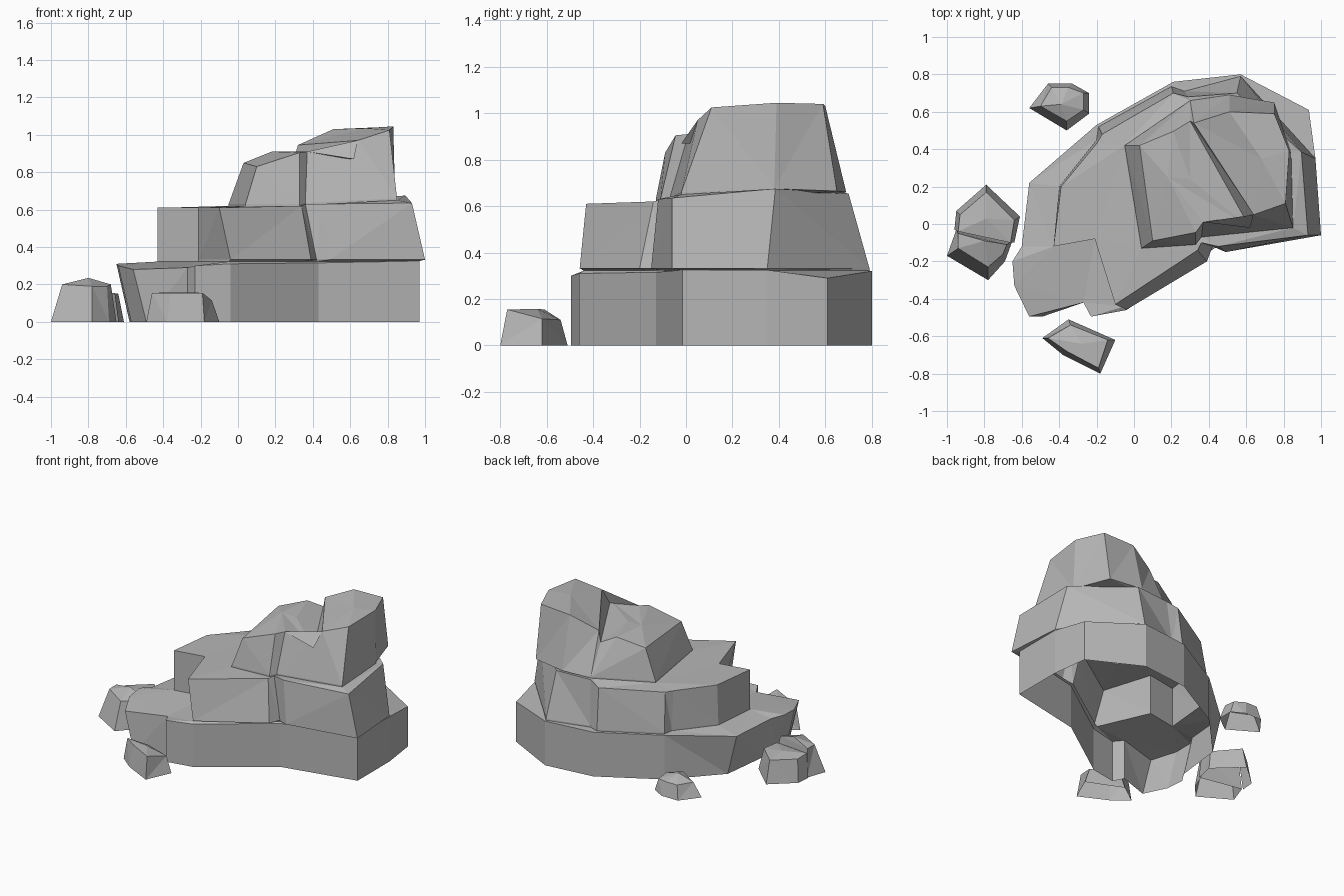
import bpy
import bmesh

cube = bpy.data.objects.get("Cube")
if cube:
    bpy.data.objects.remove(cube, do_unlink=True)

stone = bpy.data.materials.new("stone grey")
stone.use_nodes = True
GREY = (0.47, 0.47, 0.47, 1)
stone.diffuse_color = GREY
bsdf = stone.node_tree.nodes["Principled BSDF"]
bsdf.inputs["Base Color"].default_value = GREY
bsdf.inputs["Roughness"].default_value = 0.9


def ring(bm, points):
    return [bm.verts.new(p) for p in points]


def wall(bm, low, high, skip=()):
    """Side faces between two rings of equal length."""
    count = len(low)
    for i in range(count):
        if i not in skip:
            j = (i + 1) % count
            bm.faces.new((low[i], low[j], high[j], high[i]))


def ledge(bm, outer, inner):
    """Flat shelf between an outer rim and the next tier's neck."""
    edges = []
    for loop in (outer, inner):
        for i, v in enumerate(loop):
            edges.append(bm.edges.get((v, loop[(i + 1) % len(loop)])))
    bmesh.ops.triangle_fill(bm, edges=edges, use_beauty=True, normal=(0, 0, 1))


def neck(points, tucked):
    """Ring just under a tier's foot, tucked inward where the tier overhangs."""
    return [(*tucked.get(i, (x, y)), z - 0.01)
            for i, (x, y, z) in enumerate(points)]


def fan(bm, loop, apex):
    tip = bm.verts.new(apex)
    for i, v in enumerate(loop):
        bm.faces.new((v, loop[(i + 1) % len(loop)], tip))


def finish(bm, name):
    bmesh.ops.triangulate(bm, faces=[f for f in bm.faces if len(f.verts) > 3])
    bmesh.ops.recalc_face_normals(bm, faces=bm.faces[:])
    mesh = bpy.data.meshes.new(name)
    bm.to_mesh(mesh)
    bm.free()
    mesh.materials.append(stone)
    bpy.context.collection.objects.link(bpy.data.objects.new(name, mesh))


# Lower tier rim; its left end leans out over the ground ring
lower_rim = [
    (.97, -.015, .325), (.97, .35, .325), (.935, .61, .29), (.57, .8, .32),
    (.21, .76, .32), (-.2, .53, .32), (-.56, .22, .29), (-.6, -.12, .3),
    (-.65, -.2, .31), (-.64, -.33, .3), (-.56, -.495, .28), (-.27, -.42, .29),
    (-.23, -.495, .3), (-.04, -.46, .31), (.43, -.13, .315)]
lower_ground = [(x + 0.07 if x < -0.5 else x, y, 0) for x, y, z in lower_rim]

# Middle tier foot and rim
middle_foot = [(x, y, .332) for x, y in (
    (1, -.06), (.97, .35), (.57, .79), (.27, .71), (.2, .735), (-.19, .52),
    (-.2, .45), (-.4, .2), (-.43, -.12), (-.21, -.08), (-.04, -.458),
    (.39, -.2), (.42, -.12), (.49, -.15))]
middle_neck = neck(middle_foot, {
    0: (.955, 0), 1: (.955, .35), 10: (-.05, -.44), 11: (.35, -.165),
    12: (.42, -.115), 13: (.5, -.1)})
middle_rim = [
    (.93, -.06, .635), (.895, .385, .675), (.55, .7, .655),
    (.29, .68, .65), (.21, .7, .62), (-.17, .48, .605), (-.2, .43, .605),
    (-.39, .2, .61), (-.43, -.12, .61), (-.21, -.08, .61), (-.1, -.43, .61),
    (.34, -.14, .62), (.36, -.1, .63), (.45, -.12, .63)]

# Upper tier foot and rim
upper_foot = [
    (.85, -.02, .66), (.84, .38, .675), (.75, .65, .665), (.51, .69, .66),
    (.3, .66, .66), (-.05, .42, .63), (.04, -.13, .63), (.33, -.11, .63),
    (.36, -.07, .635)]
upper_neck = neck(upper_foot, {2: (.7, .52), 3: (.52, .66)})
upper_rim = [
    (.81, .11, 1.025), (.83, .39, 1.045), (.75, .59, 1.04), (.51, .6, 1.03),
    (.32, .54, .945), (.03, .42, .85), (.1, -.09, .83), (.33, -.045, .905),
    (.37, .01, .91)]

# Main outcrop: one hollow shell, open underneath
bm = bmesh.new()
low_top = ring(bm, lower_rim)
wall(bm, ring(bm, lower_ground), low_top)
mid_neck, mid_base, mid_top = (
    ring(bm, r) for r in (middle_neck, middle_foot, middle_rim))
wall(bm, mid_neck, mid_base)
wall(bm, mid_base, mid_top)
up_neck, up_base, t = (
    ring(bm, r) for r in (upper_neck, upper_foot, upper_rim))
wall(bm, up_neck, up_base)
wall(bm, up_base, t, skip=(4, 8))
ledge(bm, low_top, mid_neck)
ledge(bm, mid_top, up_neck)

# Peak block stepping up from the shoulder along a narrow wall
shoulder, back_step, crease_end, low_step, high_step = ring(bm, [
    (.21, .495, .91), (.3, .55, .87), (.3, .24, .905), (.62, -.02, .87),
    (.64, .05, .97)])
bm.faces.new((up_base[4], up_base[5], t[5], shoulder, back_step, t[4]))
bm.faces.new((up_base[8], up_base[0], t[0], high_step, low_step, t[8]))
bm.faces.new((shoulder, crease_end, back_step))
bm.faces.new((back_step, crease_end, low_step))
bm.faces.new((t[4], back_step, low_step, high_step))
fan(bm, [t[0], t[1], t[2], t[3], t[4], high_step], (.68, .35, 1.035))
fan(bm, [shoulder, t[5], t[6], t[7], t[8], low_step, crease_end],
    (.18, .25, .91))
finish(bm, "rock_outcrop")


def boulder(name, base, top, apex, skip=()):
    bm = bmesh.new()
    high = ring(bm, top)
    wall(bm, ring(bm, [(x, y, 0) for x, y in base]), high, skip)
    fan(bm, high, apex)
    finish(bm, name)


# Loose boulders around the outcrop
boulder("side_boulder_tall",
        [(-1, -.17), (-.95, -.03), (-.65, -.09), (-.69, -.2), (-.78, -.3)],
        [(-.94, -.13, .2), (-.94, -.05, .2), (-.68, -.11, .2),
         (-.7, -.16, .19), (-.78, -.23, .19)],
        (-.8, -.09, .235))
boulder("side_boulder_low",
        [(-.96, -.03), (-.95, .07), (-.79, .21), (-.61, .04), (-.64, -.1)],
        [(-.94, -.04, .17), (-.93, .05, .16), (-.79, .17, .16),
         (-.64, .02, .15), (-.66, -.1, .15)],
        (-.79, .03, .175), skip=(4,))
boulder("front_boulder",
        [(-.49, -.61), (-.35, -.51), (-.1, -.62), (-.18, -.8), (-.38, -.7)],
        [(-.46, -.61, .155), (-.34, -.54, .11), (-.14, -.62, .115),
         (-.19, -.77, .155), (-.36, -.68, .155)],
        (-.28, -.64, .157))
boulder("back_boulder",
        [(-.56, .62), (-.46, .75), (-.33, .75), (-.24, .7), (-.24, .59),
         (-.36, .5)],
        [(-.5, .63, .1), (-.44, .73, .1), (-.35, .73, .1), (-.27, .7, .09),
         (-.27, .61, .1), (-.36, .55, .11)],
        (-.39, .64, .14))
